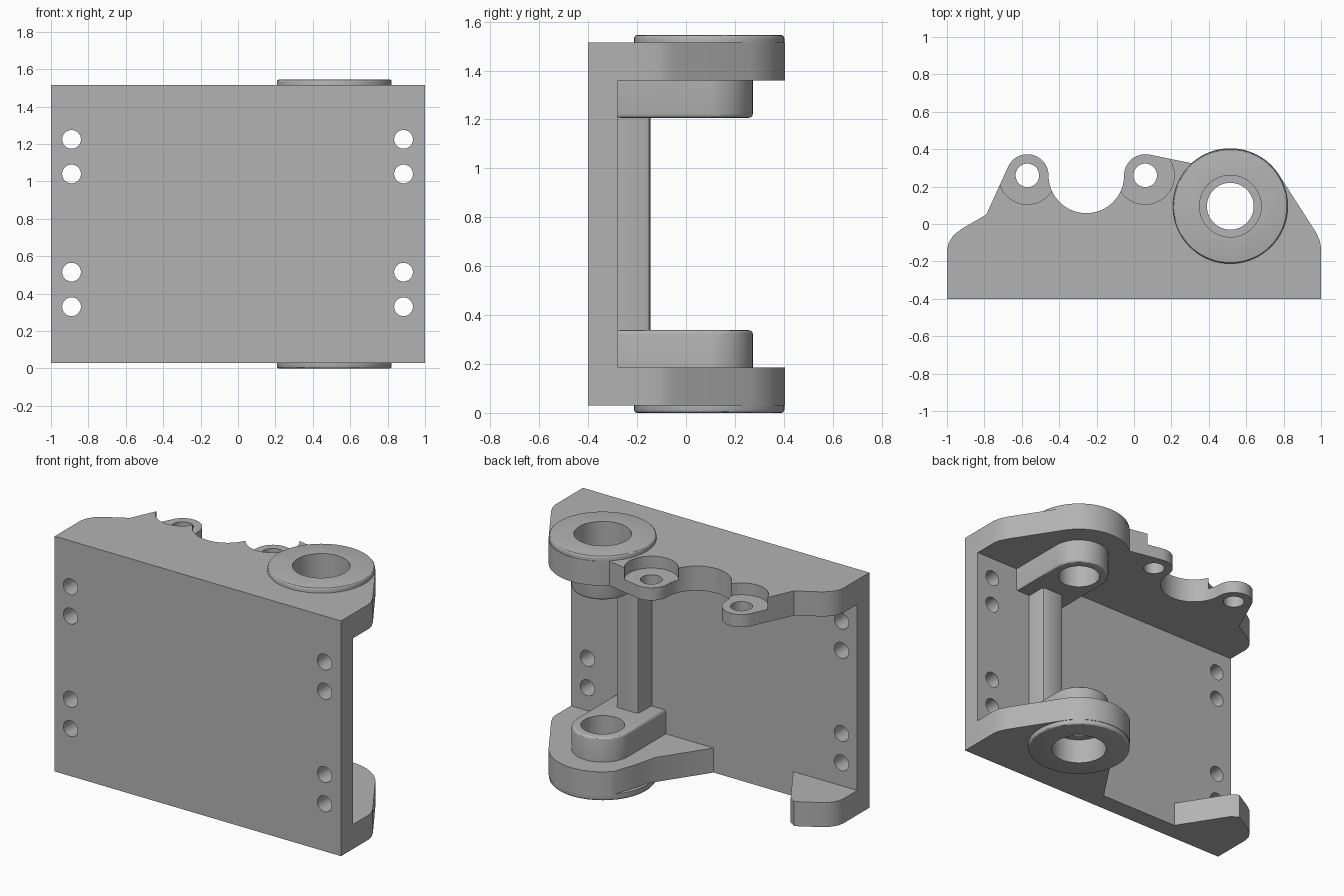
import bpy, bmesh, math
from mathutils import Matrix

if "Cube" in bpy.data.objects:
    bpy.data.objects.remove(bpy.data.objects["Cube"])

H = 1.545                      # total height, used to mirror top parts to the bottom
BOSS = (0.515, 0.095)          # main bore axis
EARS = [(-0.57, 0.26), (0.06, 0.26)]

grey = bpy.data.materials.new("metal grey")
grey.diffuse_color = (0.45, 0.45, 0.45, 1)
grey.use_nodes = True
grey.node_tree.nodes["Principled BSDF"].inputs["Base Color"].default_value = grey.diffuse_color


def arc(c, r, a0, a1, n=24):
    return [(c[0] + r * math.cos(math.radians(a0 + (a1 - a0) * i / n)),
             c[1] + r * math.sin(math.radians(a0 + (a1 - a0) * i / n))) for i in range(n + 1)]


def circle(c, r, n=72):
    return arc(c, r, 0, 360, n)[:-1]


def prism(name, pts, z0, z1, round_z=None, width=0.015):
    """Extrude a profile from z0 to z1, optionally rounding the rim at round_z."""
    z0, z1 = min(z0, z1), max(z0, z1)
    bm = bmesh.new()
    face = bm.faces.new([bm.verts.new((x, y, z0)) for x, y in pts])
    ext = bmesh.ops.extrude_face_region(bm, geom=[face])
    for v in ext["geom"]:
        if isinstance(v, bmesh.types.BMVert):
            v.co.z = z1
    bmesh.ops.recalc_face_normals(bm, faces=bm.faces)
    if round_z is not None:
        rim = [e for e in bm.edges if all(abs(v.co.z - round_z) < 1e-5 for v in e.verts)]
        bmesh.ops.bevel(bm, geom=rim, offset=width, segments=3, profile=0.5, affect='EDGES')
    me = bpy.data.meshes.new(name)
    bm.to_mesh(me)
    bm.free()
    me.materials.append(grey)
    ob = bpy.data.objects.new(name, me)
    bpy.context.collection.objects.link(ob)
    return ob


def cut(ob, cutter):
    """Subtract the cutter from an object and remove the cutter."""
    mod = ob.modifiers.new("cut", 'BOOLEAN')
    mod.operation, mod.solver, mod.object = 'DIFFERENCE', 'EXACT', cutter
    bpy.context.view_layer.objects.active = ob
    bpy.ops.object.modifier_apply(modifier=mod.name)
    bpy.data.objects.remove(cutter)


# Back plate with four screw holes on each side
plate = prism("back_plate", [(-1, -0.4), (1, -0.4), (1, -0.28), (-1, -0.28)], 0.03, 1.515)
for x in (-0.89, 0.885):
    for z in (0.33, 0.515, 1.04, 1.225):
        c = prism("hole_cutter", circle((x, z), 0.05, 40), 0.2, 0.5)
        c.data.transform(Matrix.Rotation(math.pi / 2, 4, 'X'))
        cut(plate, c)

# Outline pieces shared by the two flanges
right_end = [(1, -0.285), (1, -0.125), (0.992, -0.085), (0.97, -0.04)]
left_end = [(-0.79, 0.05), (-0.92, -0.025), (-0.965, -0.06), (-0.99, -0.1), (-1, -0.14),
            (-1, -0.285)]

# Top flange: boss, two ears and the scoop between them
outline = (right_end + arc(BOSS, 0.31, 31, 132, 30)
           + arc(EARS[1], 0.113, 78, 180) + arc((-0.255, 0.26), 0.202, 0, -180, 36)[1:-1]
           + arc(EARS[0], 0.113, 0, 155) + left_end)
top = prism("top_flange", outline, 1.36, 1.515)
for e in EARS:
    cut(top, prism("pocket_cutter", circle(e, 0.155), 1.44, 1.7))
    cut(top, prism("ear_hole_cutter", circle(e, 0.063, 40), 1.2, 1.7))

# Bottom flange: two pieces with an open gap between them
bottom = prism("bottom_flange_boss_side",
               right_end + arc(BOSS, 0.31, 31, 137, 30) + [(0.235, 0.15), (0.205, 0.02),
                                                         (0, -0.285)], 0.03, 0.185)
prism("bottom_flange_small_side",
      [(-0.55, -0.285), (-0.745, 0.02)] + left_end, 0.03, 0.185)

# Counterbored hole, raised outer ring and inner bearing boss on both flanges
for label, flange, m in (("top", top, lambda z: z), ("bottom", bottom, lambda z: H - z)):
    cut(flange, prism("bore_cutter", circle(BOSS, 0.125), m(1.2), m(1.7)))
    cut(flange, prism("counterbore_cutter", circle(BOSS, 0.165), m(1.385), m(1.7)))
    ring = prism(label + "_boss_ring", circle(BOSS, 0.307), m(1.505), m(1.545), m(1.545), 0.012)
    cut(ring, prism("ring_cutter", circle(BOSS, 0.165), m(1.3), m(1.7)))
    slot = arc(BOSS, 0.178, 0, 180, 36) + [(BOSS[0] - 0.178, -0.285), (BOSS[0] + 0.178, -0.285)]
    inner = prism(label + "_inner_boss", slot, m(1.207), m(1.365), m(1.207))
    cut(inner, prism("bore_cutter", circle(BOSS, 0.125), m(1.1), m(1.7)))

# Vertical rib joining the two inner bosses
prism("vertical_rib", [(0.595, -0.285), (0.595, -0.165), (0.589, -0.151), (0.575, -0.145),
                       (0.455, -0.145), (0.441, -0.151), (0.435, -0.165), (0.435, -0.285)],
      0.33, 1.215)

# Smooth round walls, keep hard edges
bpy.ops.object.select_all(action='DESELECT')
for ob in bpy.context.collection.objects:
    ob.select_set(True)
    bpy.context.view_layer.objects.active = ob
bpy.ops.object.shade_smooth_by_angle(angle=math.radians(30))
